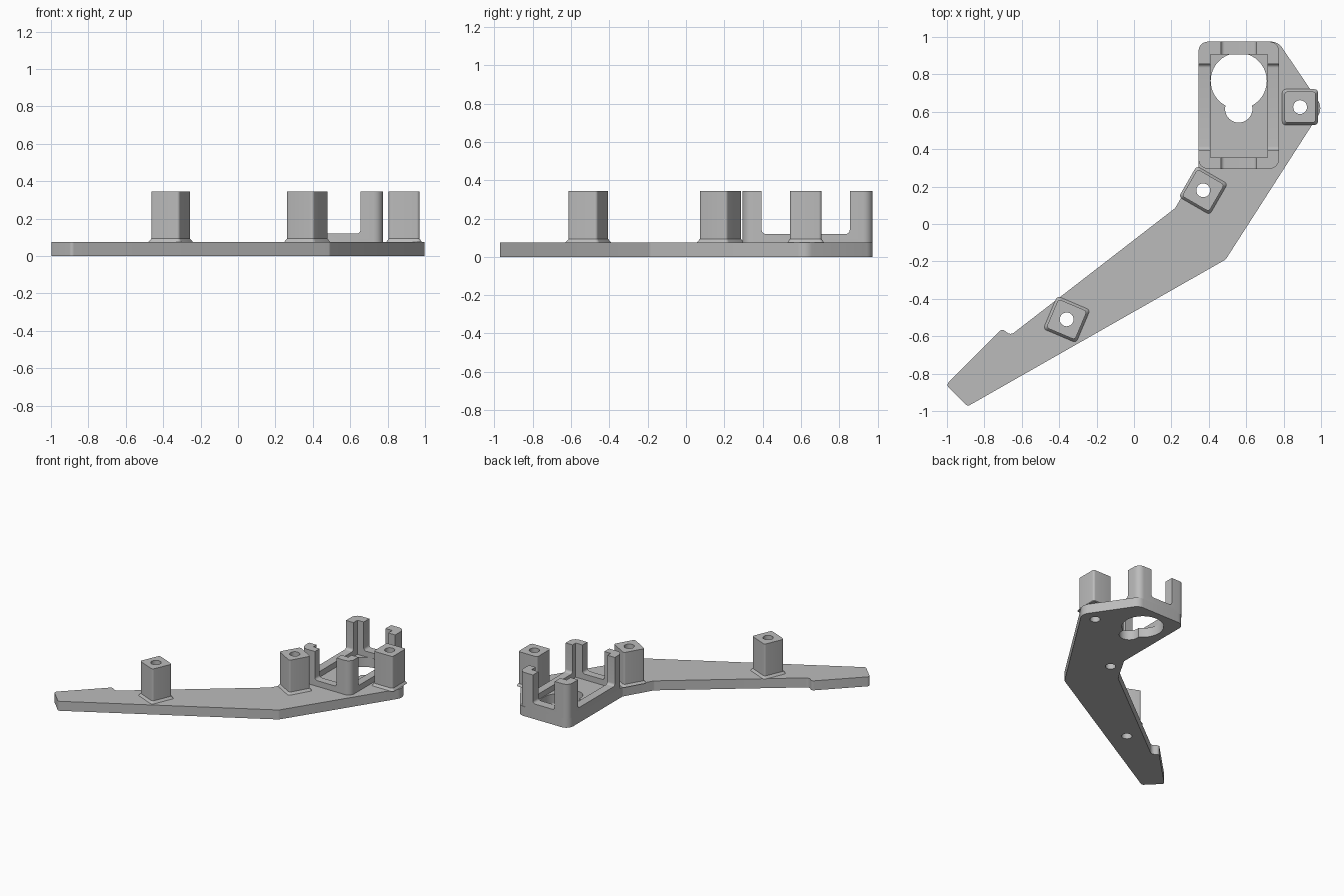
import bpy, math
from mathutils import Vector, Matrix

cube = bpy.data.objects.get("Cube")
if cube:
    bpy.data.objects.remove(cube, do_unlink=True)

PLATE, RIM, TOP = 0.075, 0.12, 0.345

grey = bpy.data.materials.new("plain grey")
grey.use_nodes = True
grey.diffuse_color = (0.5, 0.5, 0.5, 1)
grey.node_tree.nodes["Principled BSDF"].inputs["Base Color"].default_value = (0.5, 0.5, 0.5, 1)


def rounded(points, radius, steps=6):
    """Round the corners of a 2D outline; radius is one value or one per corner."""
    pts = [Vector(p) for p in points]
    radii = radius if isinstance(radius, list) else [radius] * len(pts)
    out = []
    for i, p in enumerate(pts):
        a, b = pts[i - 1] - p, pts[(i + 1) % len(pts)] - p
        half = a.angle(b) / 2
        cut = min(radii[i] / math.tan(half), a.length * 0.48, b.length * 0.48)
        if cut < 1e-4:
            out.append(p)
            continue
        r = cut * math.tan(half)
        centre = p + (a.normalized() + b.normalized()).normalized() * r / math.sin(half)
        start, end = p + a.normalized() * cut - centre, p + b.normalized() * cut - centre
        turn = -start.angle_signed(end)
        out += [centre + Matrix.Rotation(turn * k / steps, 2) @ start for k in range(steps + 1)]
    return out


def rect(x0, x1, y0, y1):
    return [(x0, y0), (x1, y0), (x1, y1), (x0, y1)]


def circle(x, y, r, n=40):
    return [(x + r * math.cos(2 * math.pi * k / n), y + r * math.sin(2 * math.pi * k / n)) for k in range(n)]


def prism(name, outline, low, high, axis="z", grow=0.0):
    """Extrude an outline along an axis; grow widens the lower end."""
    n = len(outline)
    mid = sum((Vector(p) for p in outline), Vector((0, 0))) / n
    place = {"z": lambda u, v, w: (u, v, w), "x": lambda u, v, w: (w, u, v),
             "y": lambda u, v, w: (u, w, v)}[axis]
    verts = []
    for w, scale in ((low, 1 + grow), (high, 1)):
        for p in outline:
            q = mid + (Vector(p) - mid) * scale
            verts.append(place(q.x, q.y, w))
    faces = [list(range(n))[::-1], list(range(n, 2 * n))]
    faces += [[i, (i + 1) % n, n + (i + 1) % n, n + i] for i in range(n)]
    if axis == "y":
        faces = [f[::-1] for f in faces]
    mesh = bpy.data.meshes.new(name)
    mesh.from_pydata(verts, [], faces)
    mesh.materials.append(grey)
    obj = bpy.data.objects.new(name, mesh)
    bpy.context.collection.objects.link(obj)
    return obj


def combine(obj, others, operation):
    """Apply boolean operations in turn and discard the helper solids."""
    for other in others:
        mod = obj.modifiers.new("bool", "BOOLEAN")
        mod.operation, mod.object, mod.solver = operation, other, "EXACT"
        bpy.context.view_layer.update()
        result = bpy.data.meshes.new_from_object(obj.evaluated_get(bpy.context.evaluated_depsgraph_get()))
        obj.modifiers.clear()
        obj.data = result
        bpy.data.objects.remove(other, do_unlink=True)


def cut_outline(outline):
    return prism("cutter", outline, -0.1, 0.6)


# Arm plate
plate = prism("arm_plate", rounded(
    [(-1.005, -0.86), (-0.89, -0.975), (0.49, -0.19), (1.01, 0.62), (0.77, 0.975),
     (0.345, 0.975), (0.345, 0.3), (0.22, 0.085), (-0.66, -0.595), (-0.705, -0.56)],
    [0.02, 0.02, 0.03, 0.07, 0.07, 0.06, 0.02, 0.02, 0.03, 0.02]), 0, PLATE)

# Lightening windows in the arm
windows = [
    [(-0.61, -0.65), (-0.48, -0.54), (-0.38, -0.6), (-0.58, -0.71)],
    [(-0.15, -0.265), (0.035, -0.355), (-0.185, -0.49), (-0.21, -0.335)],
    [(-0.07, -0.22), (0.205, -0.02), (0.24, -0.255), (0.13, -0.32)],
    [(0.31, -0.045), (0.4, -0.15), (0.285, -0.215)],
    [(0.31, 0.04), (0.62, 0.205), (0.45, -0.11)],
    [(0.41, 0.265), (0.435, 0.298), (0.56, 0.298), (0.56, 0.26), (0.475, 0.21)],
]
cuts = [cut_outline(rounded(w, 0.018)) for w in windows]
cuts.append(cut_outline([(-0.715, -0.635), (-0.65, -0.71), (-0.77, -0.825), (-0.84, -0.755)]))

# Keyhole in the tray floor
cuts += [cut_outline(circle(0.56, 0.765, 0.15)), cut_outline(circle(0.56, 0.615, 0.073))]

# Square bosses with through holes
bosses = {"tray_side_boss": (0.888, 0.625, 0), "elbow_boss": (0.37, 0.18, -30), "arm_boss": (-0.36, -0.51, -23)}
finished = [plate]
for name, (x, y, angle) in bosses.items():
    turn = Matrix.Rotation(math.radians(angle), 2)
    s = 0.083
    outline = [turn @ p + Vector((x, y)) for p in rounded(rect(-s, s, -s, s), 0.016)]
    boss = prism(name, outline, PLATE, TOP)
    skirt = prism(name + "_skirt", outline, PLATE, PLATE + 0.018, grow=0.15)
    for part in (boss, skirt):
        combine(part, [cut_outline(circle(x, y, 0.037, 24))], "DIFFERENCE")
        finished.append(part)
    cuts.append(cut_outline(circle(x, y, 0.037, 24)))
combine(plate, cuts, "DIFFERENCE")

# Tray: a tall rounded block, hollowed, with openings between four corner posts
tray = prism("tray_with_posts", rounded(rect(0.345, 0.775, 0.295, 0.975), 0.05), PLATE, TOP)
combine(tray, [
    cut_outline(rect(0.41, 0.715, 0.355, 0.905)),
    prism("cutter", rounded(rect(0.395, 0.855, RIM, 0.6), 0.02), 0.2, 0.9, "x"),
    prism("cutter", rounded(rect(0.465, 0.655, RIM, 0.6), 0.02), 0.2, 1.1, "y"),
], "DIFFERENCE")
finished.append(tray)

# Smooth the rounded corners, keep real edges crisp
bpy.ops.object.select_all(action="DESELECT")
for obj in finished:
    obj.select_set(True)
bpy.context.view_layer.objects.active = plate
bpy.ops.object.shade_smooth_by_angle(angle=math.radians(30))
